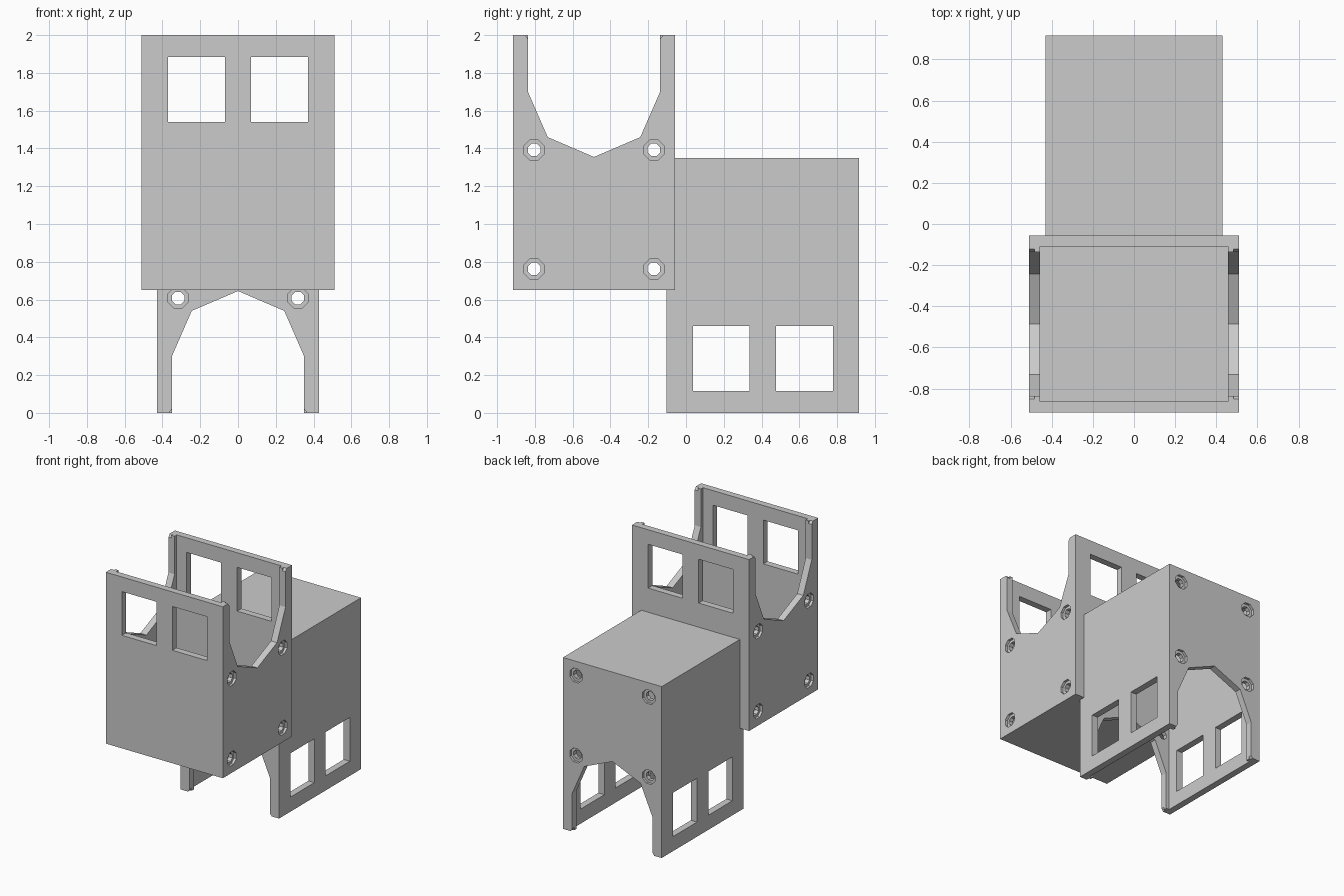
import bpy, bmesh, math
from mathutils import Matrix, Vector

if "Cube" in bpy.data.objects:
    bpy.data.objects.remove(bpy.data.objects["Cube"])

grey = bpy.data.materials.new("plain grey")
grey.use_nodes = True
colour = (0.6, 0.6, 0.6, 1)
grey.diffuse_color = colour
grey.node_tree.nodes["Principled BSDF"].inputs["Base Color"].default_value = colour

# Bracket dimensions
HX, HY, HEIGHT, WALL = 0.51, 0.43, 1.35, 0.053
BORE_DEPTH = 0.02


def prism(bm, points, axis, lo, hi):
    """Extrude a 2D outline along x (points are y,z) or y (points are x,z)."""
    def place(p, d):
        return Vector((d, *p)) if axis == "x" else Vector((p[0], d, p[1]))
    ends = [[bm.verts.new(place(p, d)) for p in points] for d in (lo, hi)]
    bm.faces.new(ends[0])
    bm.faces.new(ends[1])
    n = len(points)
    for i in range(n):
        j = (i + 1) % n
        bm.faces.new((ends[0][i], ends[0][j], ends[1][j], ends[1][i]))


def rect(a0, a1, z0, z1):
    return [(a0, z0), (a1, z0), (a1, z1), (a0, z1)]


def octagon(y, z, r):
    angles = [math.tau * (i + 0.5) / 8 for i in range(8)]
    return [(y + r * math.cos(a), z + r * math.sin(a)) for a in angles]


def make(name, prisms):
    bm = bmesh.new()
    for p in prisms:
        prism(bm, *p)
    bmesh.ops.recalc_face_normals(bm, faces=bm.faces)
    mesh = bpy.data.meshes.new(name)
    bm.to_mesh(mesh)
    bm.free()
    mesh.materials.append(grey)
    obj = bpy.data.objects.new(name, mesh)
    bpy.context.collection.objects.link(obj)
    return obj


def cut(obj, prisms):
    cutter = make("cutter", prisms)
    cutter.hide_render = True
    mod = obj.modifiers.new("cut", "BOOLEAN")
    mod.operation, mod.solver, mod.object = "DIFFERENCE", "EXACT", cutter
    bpy.context.view_layer.objects.active = obj
    bpy.ops.object.modifier_apply(modifier=mod.name)
    bpy.data.objects.remove(cutter)


sides = (-1, 1)

# Open-topped box
upper = make("upper_bracket", [(rect(-HY, HY, 0, HEIGHT), "x", -HX, HX)])
cut(upper, [(rect(WALL - HY, HY - WALL, WALL, 2), "x", WALL - HX, HX - WALL)])

# Angular cradle opening through both side walls
half = [(0.35, 2), (0.35, 1.05), (0.245, 0.81)]
cradle = half + [(0, 0.705)] + [(-y, z) for y, z in reversed(half)]
cut(upper, [(cradle, "x", -1, 1)])

# Pairs of windows through the broad walls
cut(upper, [(rect(*sorted((s * 0.07, s * 0.37)), 0.89, 1.235), "y", -1, 1) for s in sides])

# Screw holes with a wider recess on the outside
spots = [(s * 0.317, z) for s in sides for z in (0.112, 0.742)]
cut(upper, [(octagon(y, z, 0.036), "x", -1, 1) for y, z in spots])
cut(upper, [(octagon(y, z, 0.058), "x", *sorted((s * (HX - BORE_DEPTH), s)))
            for y, z in spots for s in sides])

# Small bevels on the outer half of each wall tip
cut(upper, [([(t * 0.372, 1.36), (t * 0.34, 1.36), (t * 0.34, 1.315)], "x",
             *sorted((s * (HX - WALL / 2), s))) for s in sides for t in sides])

# Second bracket: same part turned over and a quarter turn round
lower = upper.copy()
lower.data = upper.data.copy()
lower.name = "lower_bracket"
bpy.context.collection.objects.link(lower)

upper.data.transform(Matrix.Translation((0, -0.487, 0.65)))
lower.data.transform(Matrix.Translation((0, 0.407, HEIGHT + 0.003))
                     @ Matrix.Rotation(math.pi / 2, 4, "Z")
                     @ Matrix.Rotation(math.pi, 4, "X"))
lower.data.transform(Matrix.Translation((0, 0, -0.003)))
